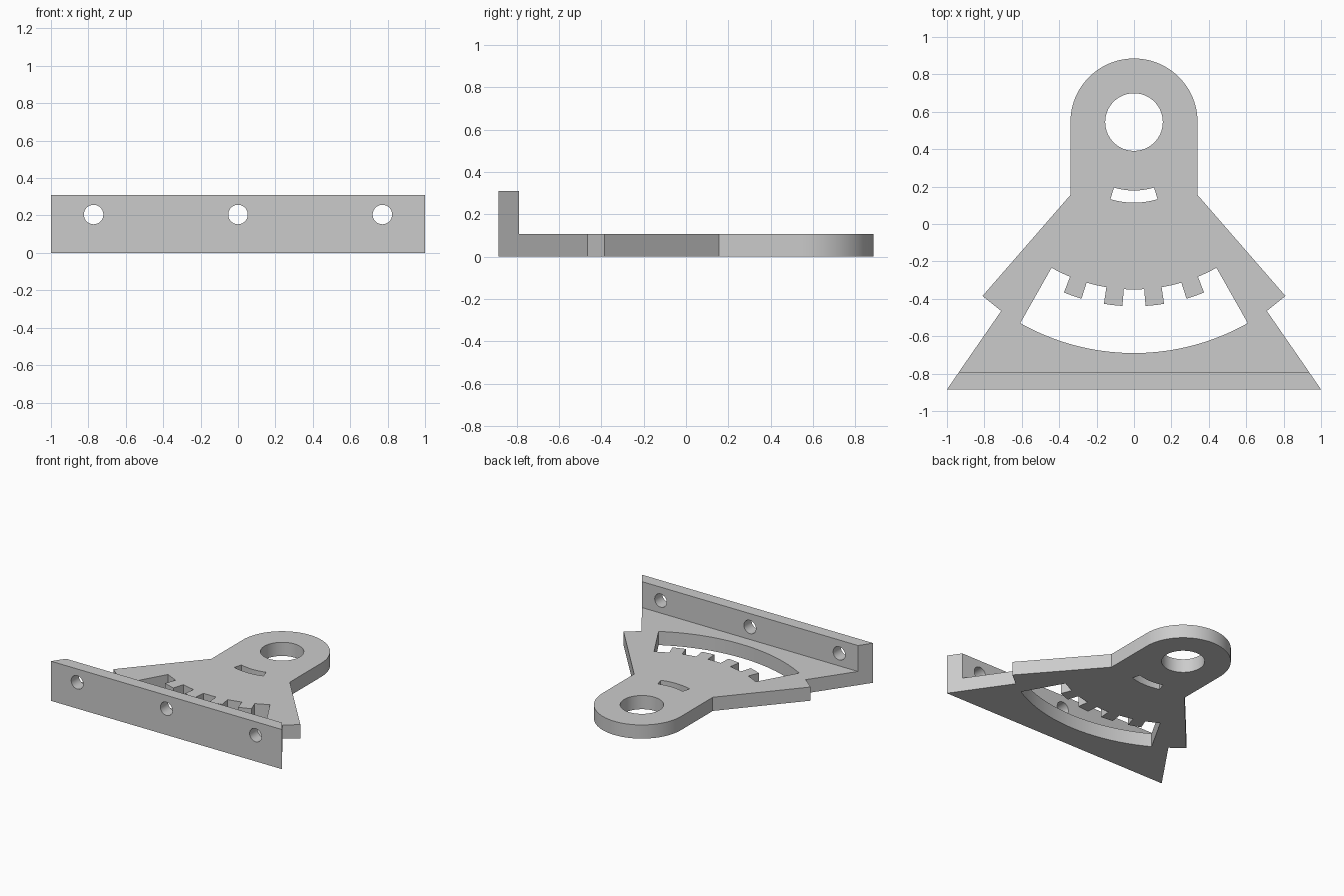
import bpy, bmesh
from math import sin, cos, radians, pi

cube = bpy.data.objects.get("Cube")
if cube:
    bpy.data.objects.remove(cube, do_unlink=True)

PIVOT = 0.545        # y of the eye centre, shared by every arc
THICK = 0.107        # plate thickness
FLANGE_TOP = 0.31
FRONT, FLANGE_BACK = -0.885, -0.79

grey = bpy.data.materials.new("plain_grey")
grey.use_nodes = True
grey.diffuse_color = (0.6, 0.6, 0.6, 1)
grey.node_tree.nodes["Principled BSDF"].inputs["Base Color"].default_value = grey.diffuse_color


def arc(radius, start, end, steps=24):
    """Points about the pivot; angles in degrees from -y towards +x."""
    angles = [radians(start + (end - start) * i / steps) for i in range(steps + 1)]
    return [(radius * sin(a), PIVOT - radius * cos(a)) for a in angles]


def select_only(obj):
    bpy.ops.object.select_all(action="DESELECT")
    obj.select_set(True)
    bpy.context.view_layer.objects.active = obj


def extruded(name, loops, height):
    """Flat shape with holes, raised from z = 0 to the given height."""
    curve = bpy.data.curves.new(name, "CURVE")
    curve.dimensions, curve.fill_mode = "2D", "BOTH"
    curve.extrude = height / 2
    for loop in loops:
        spline = curve.splines.new("POLY")
        spline.points.add(len(loop) - 1)
        for point, (x, y) in zip(spline.points, loop):
            point.co = (x, y, 0, 1)
        spline.use_cyclic_u = True
    obj = bpy.data.objects.new(name, curve)
    bpy.context.collection.objects.link(obj)
    select_only(obj)
    bpy.ops.object.convert(target="MESH")
    obj = bpy.context.object
    bm = bmesh.new()
    bm.from_mesh(obj.data)
    bmesh.ops.translate(bm, verts=bm.verts, vec=(0, 0, height / 2))
    bmesh.ops.remove_doubles(bm, verts=bm.verts, dist=0.0001)
    bmesh.ops.recalc_face_normals(bm, faces=bm.faces)
    bm.to_mesh(obj.data)
    bm.free()
    obj.data.materials.clear()
    obj.data.materials.append(grey)
    return obj


def finish(obj):
    select_only(obj)
    bpy.ops.object.shade_smooth_by_angle(angle=radians(30))


# Plate outline: rounded head, flared shoulders, notches, wide base
side = [(0.34, 0.155), (0.81, -0.385), (0.71, -0.465), (0.935, FLANGE_BACK)]
outline = arc(0.34, 270, 90, 48) + side + [(-x, y) for x, y in reversed(side)]

# Openings: eye, small curved slot, large window with four teeth
eye = arc(0.154, 0, 360, 64)[:-1]
slot = arc(0.366, -17, 17, 12) + arc(0.431, 17, -17, 12)
window = arc(1.235, 29.5, -29.5, 40)
edge = -29.5
for centre in (-19.45, -6.5, 6.5, 19.45):
    window += arc(0.895, edge, centre - 3, 4)
    window += arc(0.985, centre - 2.9, centre + 2.9, 3)
    edge = centre + 3
window += arc(0.895, edge, 29.5, 4)[:-1]
window.append(arc(0.895, 29.5, 29.5, 1)[0])

plate = extruded("toothed_plate", [outline, eye, slot, window], THICK)
finish(plate)

# Upright flange with slanted ends
flange = extruded("mounting_flange", [[(-1, FRONT), (1, FRONT),
                  (0.935, FLANGE_BACK), (-0.935, FLANGE_BACK)]], FLANGE_TOP)

# Three screw holes through the flange
for x in (-0.772, 0, 0.772):
    bpy.ops.mesh.primitive_cylinder_add(vertices=40, radius=0.052, depth=0.4,
                                        location=(x, FRONT, 0.205), rotation=(pi / 2, 0, 0))
    cutter = bpy.context.object
    cutter.name = "screw_hole_cutter"
    cutter.hide_render = True
    cutter.data.materials.append(grey)
    select_only(flange)
    cut = flange.modifiers.new("screw_hole", "BOOLEAN")
    cut.operation, cut.solver, cut.object = "DIFFERENCE", "EXACT", cutter
    bpy.ops.object.modifier_apply(modifier=cut.name)
    bpy.data.objects.remove(cutter, do_unlink=True)
finish(flange)
